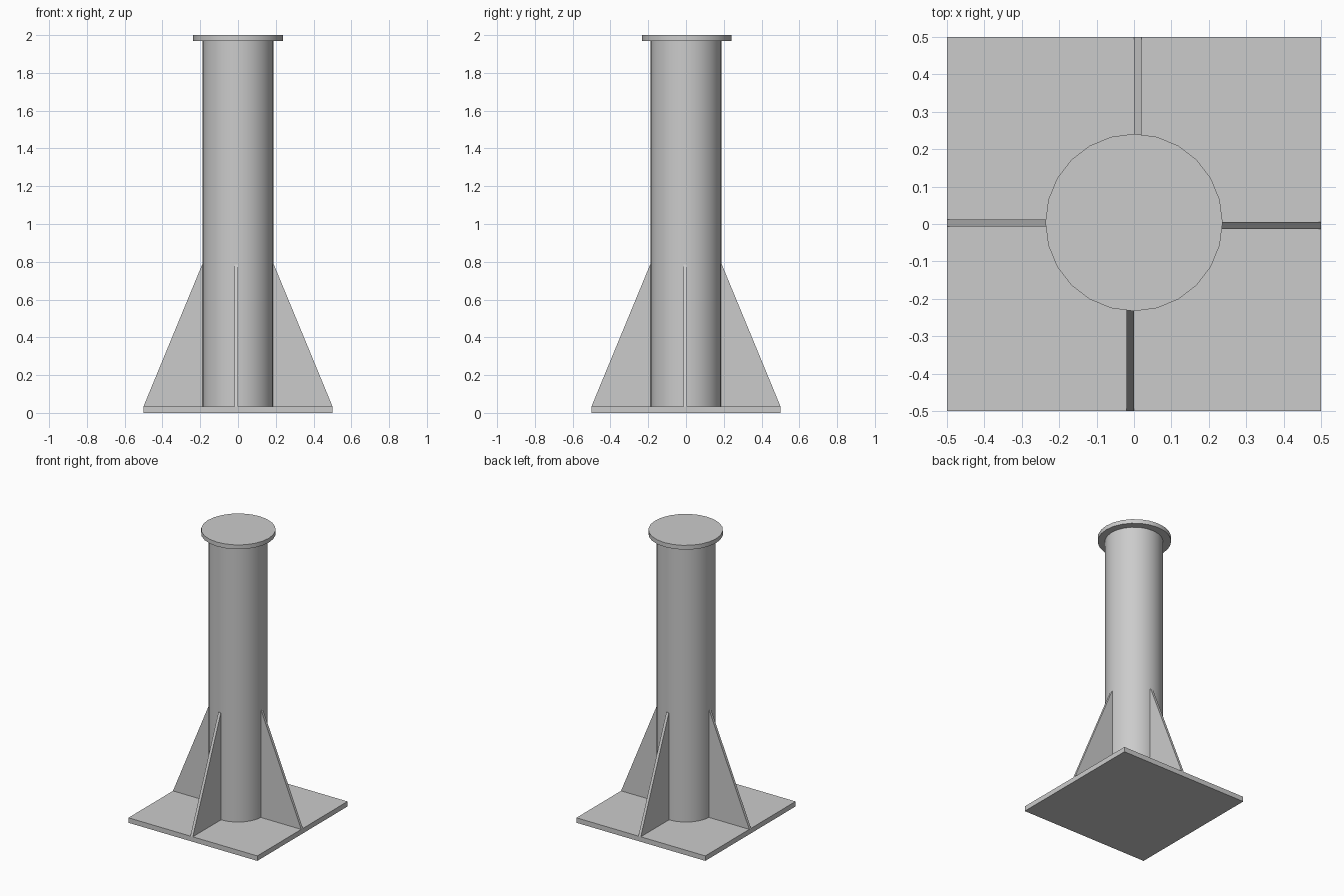
import bpy
import bmesh
import math
from mathutils import Matrix, Vector

cube = bpy.data.objects.get("Cube")
if cube:
    bpy.data.objects.remove(cube, do_unlink=True)

# Single steel colour
GREY = (0.6, 0.6, 0.6, 1)
steel = bpy.data.materials.new("grey_steel")
steel.use_nodes = True
steel.diffuse_color = GREY
steel.node_tree.nodes["Principled BSDF"].inputs["Base Color"].default_value = GREY

BASE_TOP = 0.035
CAP_BOTTOM = 1.97
TUBE_RADIUS = 0.188


def add_object(name, bm, smooth=False):
    bmesh.ops.recalc_face_normals(bm, faces=bm.faces)
    mesh = bpy.data.meshes.new(name)
    bm.to_mesh(mesh)
    bm.free()
    mesh.materials.append(steel)
    obj = bpy.data.objects.new(name, mesh)
    bpy.context.collection.objects.link(obj)
    if smooth:
        bpy.ops.object.select_all(action="DESELECT")
        obj.select_set(True)
        bpy.context.view_layer.objects.active = obj
        bpy.ops.object.shade_smooth_by_angle(angle=math.radians(30))
    return obj


def cylinder(name, radius, z0, z1, y=0.0):
    bm = bmesh.new()
    bmesh.ops.create_cone(bm, cap_ends=True, segments=24, radius1=radius,
                          radius2=radius, depth=z1 - z0,
                          matrix=Matrix.Translation((0, y, (z0 + z1) / 2)))
    return add_object(name, bm, smooth=True)


def gusset(name, angle, offset, thickness=0.019):
    # Upright triangular profile along +x, thickened in y, then turned
    bm = bmesh.new()
    profile = [(0.18, BASE_TOP), (0.5, BASE_TOP), (0.19, 0.785), (0.18, 0.785)]
    face = bm.faces.new([bm.verts.new((x, offset - thickness / 2, z))
                         for x, z in profile])
    grown = bmesh.ops.extrude_face_region(bm, geom=[face])["geom"]
    bmesh.ops.translate(bm, vec=Vector((0, thickness, 0)),
                        verts=[v for v in grown if isinstance(v, bmesh.types.BMVert)])
    bm.transform(Matrix.Rotation(math.radians(angle), 4, "Z"))
    return add_object(name, bm)


# Square foot plate
bm = bmesh.new()
bmesh.ops.create_cube(bm, size=1, matrix=Matrix.Translation((0, 0, BASE_TOP / 2))
                      @ Matrix.Diagonal((1, 1, BASE_TOP, 1)))
add_object("base_plate", bm)

# Round column and its cap
cylinder("column", TUBE_RADIUS, BASE_TOP, CAP_BOTTOM)
cylinder("cap_plate", 0.237, CAP_BOTTOM, 2.0, y=0.004)

# Four stiffening gussets, each set slightly to one side of its axis
for name, angle, offset in (("left_gusset", 0, -0.004), ("back_gusset", 90, -0.01),
                            ("right_gusset", 180, -0.003), ("front_gusset", 270, -0.01)):
    gusset(name, angle, offset)
